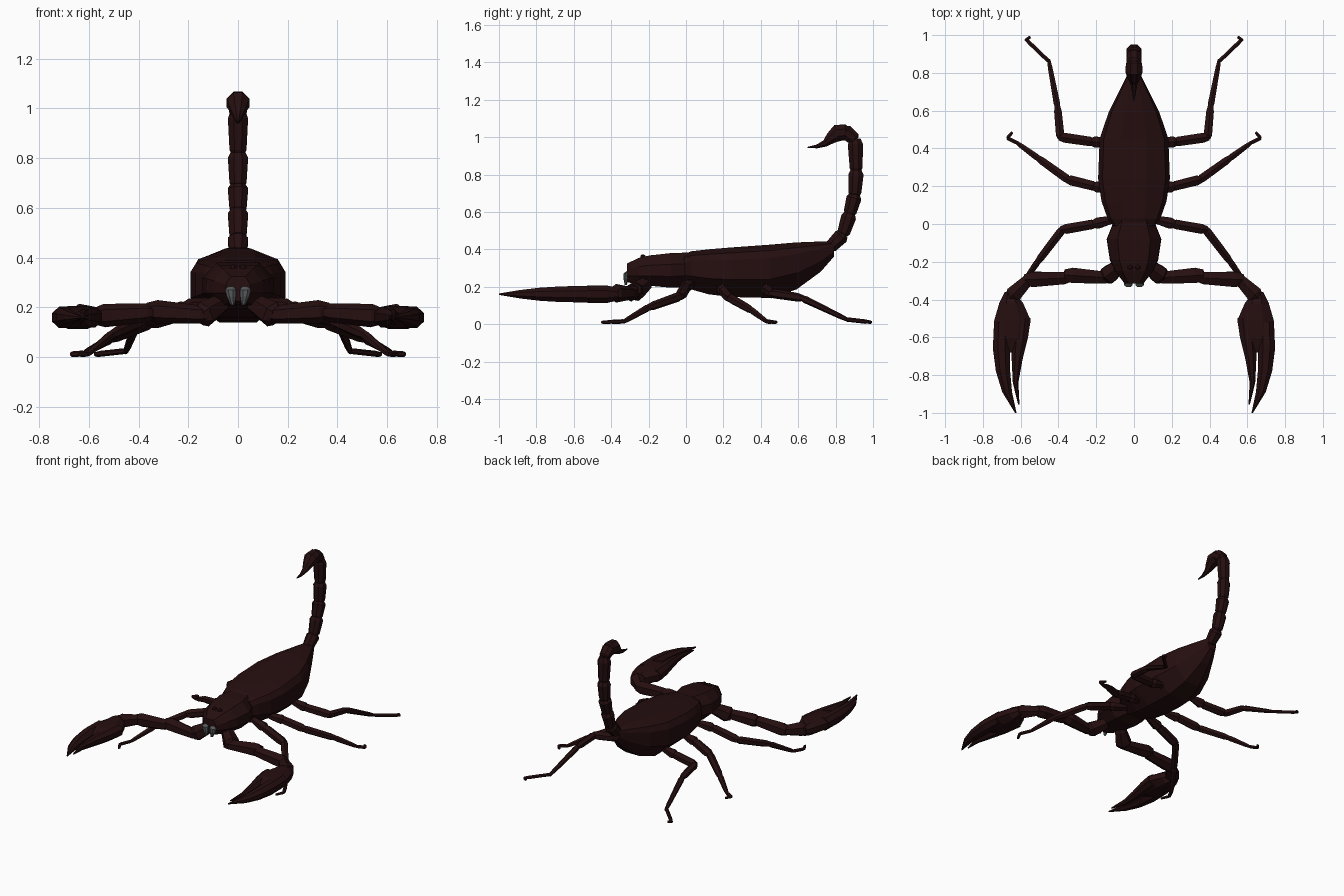
import bpy, bmesh, math
from mathutils import Vector

if "Cube" in bpy.data.objects:
    bpy.data.objects.remove(bpy.data.objects["Cube"])


def material(name, color):
    m = bpy.data.materials.new(name)
    m.use_nodes = True
    m.diffuse_color = color
    m.node_tree.nodes["Principled BSDF"].inputs["Base Color"].default_value = color
    return m


SHELL = material("dark red shell", (0.019, 0.0045, 0.005, 1))
FANG = material("grey fang", (0.09, 0.10, 0.10, 1))
X, Y, Z = Vector((1, 0, 0)), Vector((0, 1, 0)), Vector((0, 0, 1))


def ngon(n):
    return [(math.cos((i + .5) * math.tau / n), math.sin((i + .5) * math.tau / n)) for i in range(n)]


def mirrored(half):
    return half + [(-u, v) for u, v in reversed(half)]


def add_loft(bm, rings, side=None, axis=None, section=ngon(8)):
    """Skin rings given as (x, y, z, half width, half height)."""
    pts = [Vector(r[:3]) for r in rings]
    loops = []
    for i, r in enumerate(rings):
        t = axis or (pts[min(i + 1, len(pts) - 1)] - pts[max(i - 1, 0)]).normalized()
        s = side or t.cross(Z).normalized()
        up = s.cross(t).normalized()
        loops.append([bm.verts.new(pts[i] + s * u * r[3] + up * v * r[4]) for u, v in section])
    n = len(section)
    for a, b in zip(loops, loops[1:]):
        for i in range(n):
            j = (i + 1) % n
            bm.faces.new((a[i], a[j], b[j], b[i]))
    bm.faces.new(loops[0])
    bm.faces.new(loops[-1])


def add_segment(bm, p, q, r0, r1, side=None, section=ngon(6)):
    """Limb joint that flares towards its far end."""
    p, q = Vector(p), Vector(q)
    rings = [(*p.lerp(q, f), r, r) for f, r in
             ((-.04, r0 * .7), (.08, r0), (.85, r1), (1.04, r1 * .7))]
    add_loft(bm, rings, side=side, section=section)


def finish(bm, name, mat=SHELL):
    bmesh.ops.recalc_face_normals(bm, faces=bm.faces)
    me = bpy.data.meshes.new(name)
    bm.to_mesh(me)
    bm.free()
    me.materials.append(mat)
    ob = bpy.data.objects.new(name, me)
    bpy.context.collection.objects.link(ob)
    return ob


def body_rings(rows):
    # rows: y, half width, bottom z, top z
    return [(0, y, (lo + hi) / 2, w, (hi - lo) / 2) for y, w, lo, hi in rows]


# Abdomen
bm = bmesh.new()
add_loft(bm, body_rings([
    (-.01, .11, .20, .375), (.03, .14, .185, .39), (.12, .172, .16, .40), (.24, .19, .145, .41),
    (.45, .182, .14, .425), (.59, .135, .185, .437), (.72, .07, .28, .442), (.79, .035, .36, .44)]),
    X, Y, mirrored([(.42, -1), (1, -.3), (1, .5), (.88, .78), (.38, 1)]))
finish(bm, "abdomen")

# Head
bm = bmesh.new()
add_loft(bm, body_rings([
    (.02, .105, .20, .383), (-.08, .145, .195, .38), (-.19, .128, .205, .368),
    (-.25, .10, .21, .355), (-.315, .05, .225, .325)]),
    X, Y, mirrored([(.55, -1), (1, -.35), (.98, .35), (.6, 1)]))
finish(bm, "head")

# Tail: flared segments curling upward
bm = bmesh.new()
tail = [(.77, .41), (.84, .48), (.875, .59), (.902, .69), (.91, .82), (.905, .985), (.845, 1.035)]
for (y0, z0), (y1, z1) in zip(tail, tail[1:]):
    add_segment(bm, (0, y0, z0), (0, y1, z1), .037, .044, X, ngon(8))
finish(bm, "tail")

# Bulb and stinger
bm = bmesh.new()
add_loft(bm, [(0, y, z, r, r) for y, z, r in (
    (.875, 1.02, .028), (.85, 1.026, .046), (.81, 1.022, .049), (.775, .995, .034),
    (.745, .967, .02), (.70, .95, .011), (.65, .945, .003))], X)
finish(bm, "stinger")

# Leg joints for the left side, from hip to toe
legs = {
    "front_leg": [(.09, .03, .22), (.21, .0, .20), (.38, -.03, .15), (.51, -.20, .09),
                  (.60, -.33, .015), (.635, -.40, .012), (.61, -.45, .01)],
    "middle_leg": [(.12, .18, .19), (.21, .20, .18), (.35, .235, .14), (.51, .35, .075),
                   (.62, .43, .015), (.67, .455, .012), (.645, .485, .01)],
    "rear_leg": [(.12, .43, .20), (.22, .435, .18), (.39, .46, .165), (.405, .62, .14),
                 (.45, .86, .025), (.57, .975, .012), (.55, .99, .01)],
}
leg_radius = [.026, .034, .030, .023, .014, .012, .009]

for sx, tag in ((1, "left"), (-1, "right")):
    def flip(p):
        return (sx * p[0], *p[1:])

    # Walking legs
    for name, path in legs.items():
        bm = bmesh.new()
        for i, (p, q) in enumerate(zip(path, path[1:])):
            add_segment(bm, flip(p), flip(q), leg_radius[i] * .85, leg_radius[i + 1])
        for v in bm.verts:
            v.co.z = max(v.co.z, 0)
        finish(bm, f"{tag}_{name}")

    # Pincer arm
    bm = bmesh.new()
    arm = [((.06, -.21, .22), (.15, -.28, .165), .04, .055),
           ((.13, -.285, .17), (.36, -.27, .185), .036, .047),
           ((.35, -.285, .18), (.57, -.295, .165), .038, .047),
           ((.55, -.285, .165), (.655, -.39, .165), .034, .05)]
    for p, q, r0, r1 in arm:
        add_segment(bm, flip(p), flip(q), r0, r1)
    finish(bm, f"{tag}_arm")

    # Claw: palm and two fingers, rows of y, inner x, outer x, half height
    parts = {
        "palm": [(-.36, .63, .685, .035), (-.42, .585, .715, .05), (-.51, .545, .742, .05),
                 (-.60, .56, .745, .046), (-.68, .60, .72, .02)],
        "outer_finger": [(-.52, .655, .742, .047), (-.66, .655, .748, .046), (-.78, .655, .732, .038),
                         (-.89, .645, .698, .024), (-1, .622, .63, .004)],
        "inner_finger": [(-.50, .545, .65, .045), (-.60, .56, .65, .042), (-.72, .59, .648, .034),
                         (-.84, .612, .642, .02), (-.955, .606, .614, .004)],
    }
    for name, rows in parts.items():
        bm = bmesh.new()
        add_loft(bm, [(sx * (a + b) / 2, y, .16, (b - a) / 2 * 1.06, h) for y, a, b, h in rows], X, -Y)
        finish(bm, f"{tag}_{name}")

    # Fang
    bm = bmesh.new()
    add_loft(bm, [(sx * x, y, z, r, r * .8) for x, y, z, r in (
        (.028, -.305, .285, .014), (.03, -.317, .27, .024), (.027, -.32, .245, .02), (.022, -.322, .21, .008))],
        X, -Z)
    finish(bm, f"{tag}_fang", FANG)

    # Eye bump
    bm = bmesh.new()
    add_loft(bm, [(sx * .02, -.23, z, r, r) for z, r in ((.35, .016), (.366, .014), (.372, .006))], X, Z)
    finish(bm, f"{tag}_eye")
